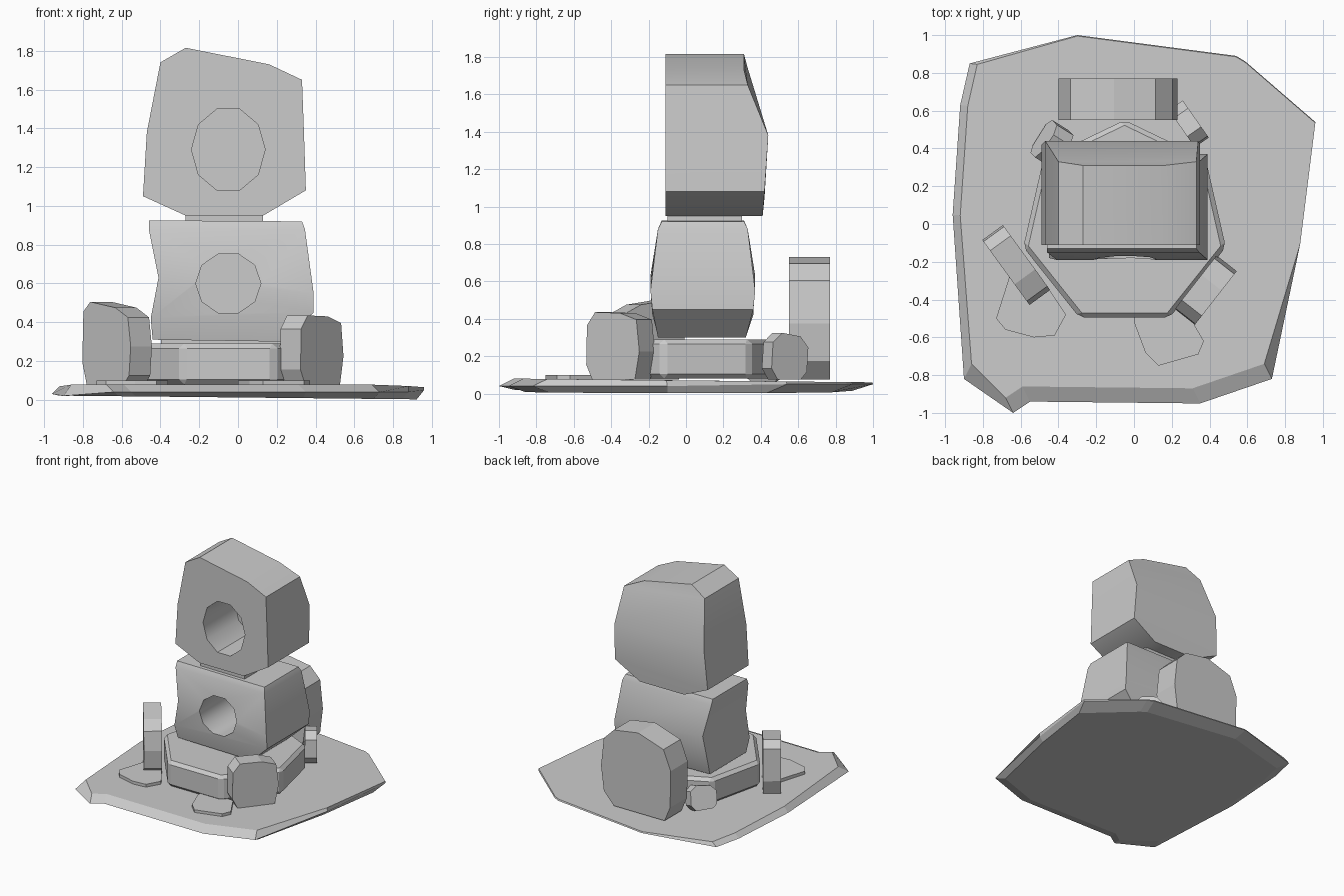
import bpy, bmesh, math
from mathutils import Matrix

if "Cube" in bpy.data.objects:
    bpy.data.objects.remove(bpy.data.objects["Cube"])


def finish(name, bm, smooth=None):
    bmesh.ops.recalc_face_normals(bm, faces=bm.faces)
    me = bpy.data.meshes.new(name)
    bm.to_mesh(me)
    bm.free()
    ob = bpy.data.objects.new(name, me)
    bpy.context.collection.objects.link(ob)
    if smooth:
        bpy.ops.object.select_all(action='DESELECT')
        ob.select_set(True)
        bpy.context.view_layer.objects.active = ob
        bpy.ops.object.shade_smooth_by_angle(angle=math.radians(smooth))
    return ob


def loft(name, loops):
    """Skin a stack of equal-length closed loops and cap both ends."""
    bm = bmesh.new()
    rings = [[bm.verts.new(p) for p in loop] for loop in loops]
    n = len(rings[0])
    for a, b in zip(rings, rings[1:]):
        for i in range(n):
            j = (i + 1) % n
            bm.faces.new((a[i], a[j], b[j], b[i]))
    bm.faces.new(rings[0][::-1])
    bm.faces.new(rings[-1])
    return finish(name, bm)


def upright_stone(name, profile, thick, center, yaw, tilt=0):
    """Flat standing stone; profile is (along, height)."""
    ob = loft(name, [[(u, v, z) for u, z in profile] for v in (-thick / 2, thick / 2)])
    ob.data.transform(Matrix.Translation((*center, 0.075))
                      @ Matrix.Rotation(math.radians(yaw), 4, 'Z')
                      @ Matrix.Rotation(math.radians(tilt), 4, 'X'))
    return ob


def block(name, rows, hole):
    """Boulder from rows (xl, zl, xr, zr, y front, y back), with a blind round recess."""
    bm = bmesh.new()
    rings = [[bm.verts.new(p) for p in ((xl, yf, zl), (xr, yf, zr), (xr, yb, zr), (xl, yb, zl))]
             for xl, zl, xr, zr, yf, yb in rows]
    for a, b in zip(rings, rings[1:]):
        for i in range(4):
            j = (i + 1) % 4
            bm.faces.new((a[i], a[j], b[j], b[i]))
    bm.faces.new(rings[0][::-1])
    bm.faces.new(rings[-1])
    ob = finish(name, bm)
    x, z, rx, rz, y0, y1 = hole
    ang = [math.tau * (i + 0.5) / 10 + math.pi / 2 for i in range(10)]
    cutter = loft(name + "_cutter", [[(x + rx * math.cos(a), y, z + rz * math.sin(a)) for a in ang]
                                     for y in (y0, y1)])
    cutter.hide_render = True
    cutter.hide_set(True)
    mod = ob.modifiers.new("recess", 'BOOLEAN')
    mod.object = cutter
    mod.solver = 'EXACT'
    bpy.context.view_layer.objects.active = ob
    ob.select_set(True)
    bpy.ops.object.modifier_apply(modifier=mod.name)
    bpy.data.objects.remove(cutter)
    bpy.ops.object.select_all(action='DESELECT')
    ob.select_set(True)
    bpy.ops.object.shade_smooth_by_angle(angle=math.radians(38))
    return ob


# Ground slab: irregular outline, undercut at the back, sloped at the front
outline = [(-.87, .85), (-.92, .63), (-.96, .05), (-.90, -.82), (-.64, -1), (-.55, -.94),
           (.35, -.95), (.73, -.82), (.88, -.1), (.96, .54), (.59, .86), (.54, .89), (-.3, 1)]


def top_z(y):
    return 0.07 - 0.01 * y


bottom = [(x * .96, y - .11 if y > .5 else y + .09 if y < -.5 else y, 0.012 - 0.01 * x) for x, y in outline]
middle = [(x, y, (.05 if y > 0 else .04) - .02 * (x < -.8)) for x, y in outline]
top = [(x + .04 if x < -.8 else x - .04 * (y < -.5),
        y + .08 if y < -.5 else y - .005, top_z(y)) for x, y in outline]
loft("ground_slab", [bottom, middle, top])

# Seven-sided plinth
bm = bmesh.new()
bmesh.ops.create_cone(bm, cap_ends=True, segments=7, radius1=.55, radius2=.55, depth=.21)
lowest = max(bm.verts, key=lambda v: v.co.y).co
turn = math.pi / 2 - math.atan2(lowest.y, lowest.x)
bmesh.ops.transform(bm, verts=bm.verts,
                    matrix=Matrix.Translation((-.05, 0, .185)) @ Matrix.Rotation(turn, 4, 'Z'))
bmesh.ops.bevel(bm, geom=bm.edges[:], offset=.025, segments=1, affect='EDGES')
finish("plinth", bm)

# Stacked boulders with round recesses
block("lower_boulder",
      [(-.44, .31, .23, .30, -.15, .32), (-.45, .42, .39, .45, -.18, .36),
       (-.41, .63, .39, .55, -.19, .37), (-.46, .88, .345, .88, -.15, .33),
       (-.46, .925, .33, .92, -.13, .31)],
      (-.05, .6, .168, .16, -.4, .22))
block("upper_boulder",
      [(-.27, .95, .13, .95, -.11, .41), (-.49, 1.05, .35, 1.08, -.11, .42),
       (-.47, 1.38, .34, 1.38, -.11, .44), (-.40, 1.74, .33, 1.65, -.11, .33),
       (-.27, 1.815, .16, 1.73, -.11, .31)],
      (-.05, 1.29, .19, .22, -.4, .3))
loft("neck_spacer", [[(-.27, -.10, z), (.13, -.10, z), (.13, .3, z), (-.27, .3, z)] for z in (.90, .96)])

# Standing stones around the plinth
upright_stone("back_stone",
              [(-.26, 0), (-.31, .12), (-.315, .42), (-.25, .58), (-.02, .655), (.2, .62),
               (.29, .53), (.315, .3), (.29, .1), (.2, 0)], .22, (-.085, .66), 0)
upright_stone("front_left_stone",
              [(-.17, 0), (-.21, .12), (-.2, .38), (-.14, .43), (.08, .40), (.19, .35),
               (.215, .2), (.2, .05), (.15, 0)], .135, (-.625, -.215), -54)
upright_stone("front_right_stone",
              [(-.14, 0), (-.18, .08), (-.175, .29), (-.12, .36), (.05, .355), (.16, .32),
               (.18, .15), (.15, 0)], .135, (.38, -.35), 52)
pebble = [(-.08, 0), (-.12, .06), (-.11, .2), (-.05, .25), (.07, .23), (.12, .17), (.11, .04), (.07, 0)]
upright_stone("back_right_stone", pebble, .09, (.29, .53), 125)
upright_stone("back_left_stone", [(u * .9, z * .75) for u, z in pebble], .11, (-.46, .44), -122, -20)

# Thin flagstones on the slab
for name, pts in (("left_flagstone", [(-.66, -.28), (-.73, -.5), (-.68, -.56), (-.53, -.6),
                                      (-.42, -.59), (-.36, -.48), (-.48, -.3)]),
                  ("right_flagstone", [(0, -.45), (0, -.52), (.06, -.68), (.13, -.75),
                                       (.34, -.69), (.37, -.62), (.27, -.45)])):
    loft(name, [[(x, y, z) for x, y in pts] for z in (.06, .1)])
